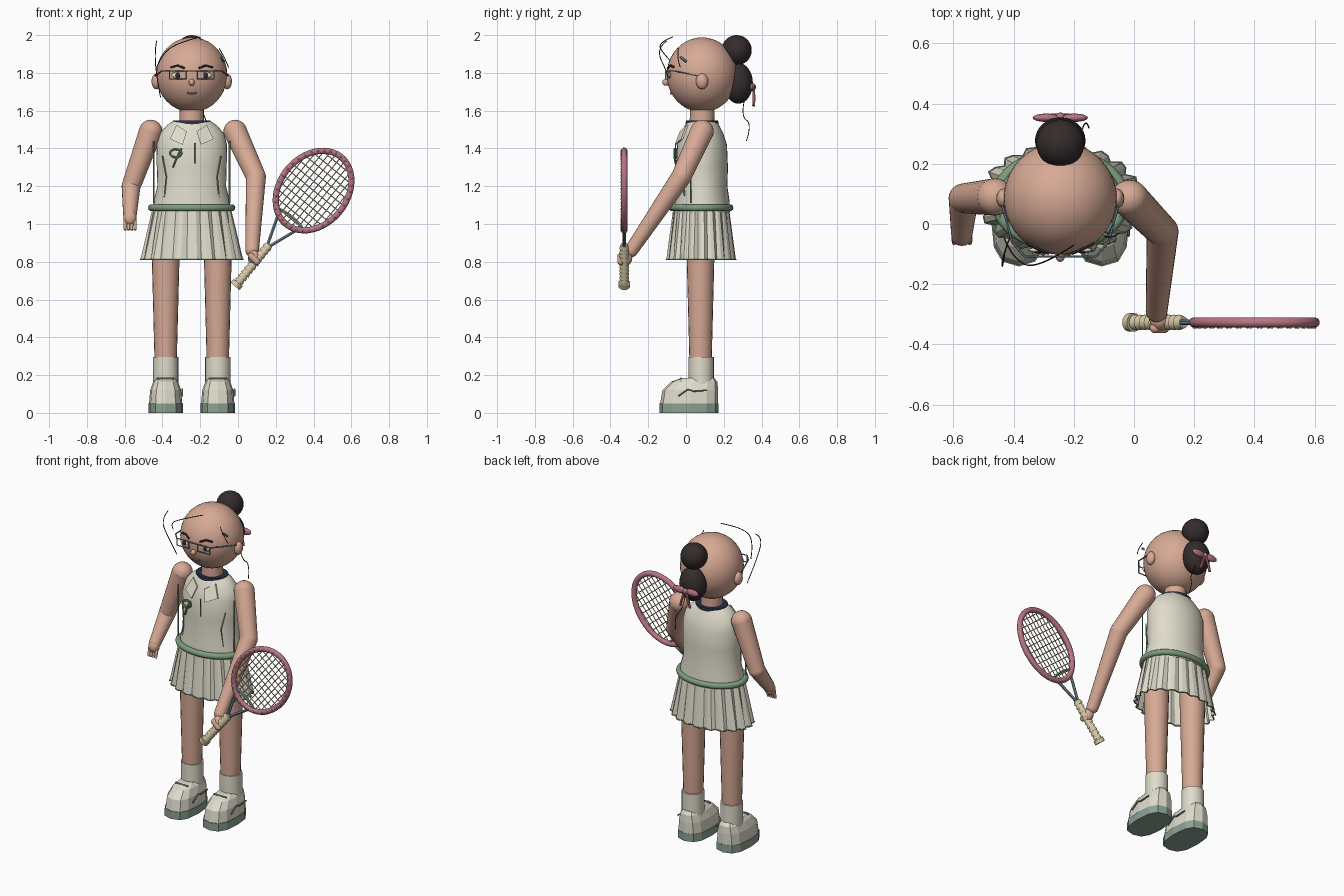
import bpy, bmesh
from math import sin, cos, pi, sqrt
from mathutils import Vector, Matrix

if "Cube" in bpy.data.objects:
    bpy.data.objects.remove(bpy.data.objects["Cube"])

CX, CY = -0.245, 0.085   # body axis


def material(name, *rgb):
    m = bpy.data.materials.new(name)
    m.use_nodes = True
    m.diffuse_color = (*rgb, 1)
    m.node_tree.nodes["Principled BSDF"].inputs["Base Color"].default_value = (*rgb, 1)
    return m


SKIN = material("skin", .68, .40, .30)
CREAM = material("cream cloth", .74, .71, .60)
GREEN = material("sage green", .20, .34, .20)
SOLE = material("grey green", .26, .36, .29)
HAIR = material("dark hair", .035, .025, .026)
PINK = material("dusty pink", .48, .18, .23)
GRIP = material("tan wrap", .67, .58, .38)
NAVY = material("navy", .02, .03, .06)
STEEL = material("blue grey", .18, .27, .32)


def finish(name, bm, mat, smooth=True):
    bmesh.ops.recalc_face_normals(bm, faces=bm.faces[:])
    for f in bm.faces:
        f.smooth = smooth
    for e in bm.edges:
        if len(e.link_faces) == 2 and e.calc_face_angle() > 0.7:
            e.smooth = False
    me = bpy.data.meshes.new(name)
    bm.to_mesh(me)
    bm.free()
    me.materials.append(mat)
    bpy.context.collection.objects.link(bpy.data.objects.new(name, me))


def add_ball(bm, c, s, n=24):
    bmesh.ops.create_uvsphere(bm, u_segments=n, v_segments=n // 2, radius=1,
                              matrix=Matrix.Translation(c) @ Matrix.Diagonal((*s, 1)))


def add_rod(bm, a, b, r1, r2, n=20):
    a, b = Vector(a), Vector(b)
    d = b - a
    m = Matrix.Translation((a + b) / 2) @ d.to_track_quat('Z', 'Y').to_matrix().to_4x4()
    bmesh.ops.create_cone(bm, cap_ends=True, segments=n, radius1=r1, radius2=r2,
                          depth=d.length, matrix=m)


def ball(name, c, s, mat, n=24):
    bm = bmesh.new()
    add_ball(bm, c, s, n)
    finish(name, bm, mat)


def limb(name, pts, radii, mat):
    # tapered rods with round joints
    bm = bmesh.new()
    for i, (p, r) in enumerate(zip(pts, radii)):
        add_ball(bm, p, (r, r, r))
        if i:
            add_rod(bm, pts[i - 1], p, radii[i - 1], r)
    finish(name, bm, mat)


def loft(name, rings, mat, caps=True, smooth=True):
    bm = bmesh.new()
    loops = [[bm.verts.new(p) for p in ring] for ring in rings]
    n = len(loops[0])
    for lo, hi in zip(loops, loops[1:]):
        for i in range(n):
            j = (i + 1) % n
            bm.faces.new((lo[i], lo[j], hi[j], hi[i]))
    if caps:
        bm.faces.new(loops[0])
        bm.faces.new(loops[-1])
    finish(name, bm, mat, smooth)


def oval(cx, cy, z, rx, ry, n=32, power=1.0):
    def p(v):
        return abs(v) ** power * (1 if v >= 0 else -1)
    return [(cx + rx * p(cos(2 * pi * i / n)), cy + ry * p(sin(2 * pi * i / n)), z)
            for i in range(n)]


def wire(name, pts, r, mat, closed=False, curved=False, res=1):
    cu = bpy.data.curves.new(name, 'CURVE')
    cu.dimensions, cu.bevel_depth, cu.bevel_resolution = '3D', r, res
    cu.use_fill_caps = True
    sp = cu.splines.new('NURBS' if curved else 'POLY')
    sp.points.add(len(pts) - 1)
    for q, p in zip(sp.points, pts):
        q.co = (*p, 1)
    sp.use_cyclic_u, sp.use_endpoint_u = closed, True
    sp.resolution_u, sp.order_u = 8, 3
    tmp = bpy.data.objects.new(name, cu)
    bpy.context.collection.objects.link(tmp)
    me = bpy.data.meshes.new_from_object(
        tmp.evaluated_get(bpy.context.evaluated_depsgraph_get()))
    bpy.data.objects.remove(tmp)
    bm = bmesh.new()
    bm.from_mesh(me)
    bpy.data.meshes.remove(me)
    finish(name, bm, mat)


def face_y(x, z):
    return CY - .187 * sqrt(1 - ((x - CX) / .188) ** 2 - ((z - 1.79) / .197) ** 2)


def shirt_y(x):
    return CY - .14 * sqrt(1 - ((x - CX) / .19) ** 2)


# head, neck, hair
ball("head", (CX, CY, 1.79), (.188, .187, .198), SKIN, 40)
limb("neck", [(CX, CY, 1.50), (CX, CY, 1.64)], [.066, .064], SKIN)
ball("top_bun", (CX, .268, 1.92), (.08, .08, .08), HAIR, 32)
ball("back_bun", (CX, .277, 1.745), (.084, .077, .108), HAIR, 32)
ball("nose", (CX, face_y(CX, 1.75) - .008, 1.75), (.016, .02, .018), SKIN, 12)
wire("mouth", [(CX + d, face_y(CX, 1.69) - .002, 1.69 + abs(d) * .15)
               for d in (-.025, 0, .025)], .006, PINK)
for s, side in ((-1, "right"), (1, "left")):
    ball(side + "_ear", (CX + s * .188, CY, 1.755), (.025, .033, .042), SKIN, 16)
    ex = CX + s * .074
    ey = face_y(ex, 1.79)
    ball(side + "_eye", (ex, ey, 1.788), (.033, .008, .017), CREAM, 16)
    ball(side + "_iris", (ex, ey - .005, 1.788), (.015, .006, .015), HAIR, 12)
    wire(side + "_brow", [(ex + s * d, face_y(ex + s * d, z) - .002, z) for d, z in
         ((-.036, 1.825), (0, 1.84), (.036, 1.83))], .006, HAIR)
    # spectacles
    wire(side + "_lens_rim", [(ex + a * .044, -.108, 1.789 + b * .022) for a, b in
         ((-1, -1), (1, -1), (1, 1), (-1, 1))], .004, STEEL, closed=True)
    wire(side + "_temple", [(ex + s * .044, -.108, 1.811), (CX + s * .16, -.06, 1.81),
         (CX + s * .192, .06, 1.785)], .004, STEEL)
    # ribbon bow
    ball(side + "_bow_loop", (CX + s * .047, .353, 1.725), (.045, .014, .022), PINK, 16)
    wire(side + "_bow_tail", [(CX, .353, 1.73), (CX + s * .02, .365, 1.68),
         (CX + s * .035, .357, 1.625)], .008, PINK, curved=True)
wire("glasses_bridge", [(CX - .03, -.108, 1.81), (CX + .03, -.108, 1.81)], .004, STEEL)
ball("bow_knot", (CX, .355, 1.725), (.016, .016, .018), PINK, 12)
wire("hair_clip", [(-.09, -.03, 1.885), (-.075, .0, 1.86)], .007, STEEL)

# loose strands of hair
for name, pts in {
    "fringe_strand": [(-.43, -.05, 1.83), (-.4, -.12, 1.9), (-.32, -.15, 1.96), (-.2, -.07, 1.99)],
    "temple_strand": [(-.1, -.04, 1.93), (-.07, -.05, 1.88), (-.05, -.03, 1.83)],
    "cheek_strand": [(-.43, -.1, 1.97), (-.44, -.16, 1.93), (-.435, -.1, 1.8), (-.41, -.04, 1.67)],
    "nape_strand": [(-.21, .31, 1.66), (-.18, .29, 1.57), (-.16, .35, 1.53), (-.15, .32, 1.44)],
}.items():
    wire(name, pts, .0025, HAIR, curved=True)

# shirt, neckband, lapels
loft("shirt", [oval(CX, CY, z, rx, ry) for z, rx, ry in
     ((1.06, .205, .148), (1.12, .202, .146), (1.2, .182, .134), (1.3, .185, .137),
      (1.42, .187, .132), (1.48, .17, .112), (1.52, .135, .092), (1.545, .1, .077))], CREAM)
loft("neckband", [oval(CX, CY, z, rx, rx * .85) for z, rx in
     ((1.525, .103), (1.548, .1), (1.548, .066), (1.525, .066))], NAVY, caps=False)
for s, side in ((-1, "right"), (1, "left")):
    quad = [(.08, .003, 1.525), (.026, -.033, 1.49), (.048, -.06, 1.42), (.116, -.025, 1.45)]
    loft(side + "_lapel", [[(CX + s * x, y + d, z) for x, y, z in quad] for d in (0, .009)],
         CREAM, smooth=False)
    wire(side + "_side_piping", [(CX + s * .2, CY - .06, z) for z in (1.44, 1.3, 1.11)], .004, GREEN)
    wire(side + "_front_seam", [(CX + s * x, shirt_y(CX + s * x) - .002, z) for x, z in
         ((.155, 1.36), (.135, 1.25), (.145, 1.14))], .004, GREEN)
wire("placket", [(CX + .015, shirt_y(CX) - .001, z) for z in (1.43, 1.32)], .004, SOLE)
wire("brooch_ring", [(-.33 + .03 * cos(a), -.055, 1.375 + .022 * sin(a))
     for a in (i * pi / 6 for i in range(12))], .007, GREEN, closed=True)
wire("brooch_stem", [(-.3, -.06, 1.4), (-.325, -.06, 1.35), (-.345, -.05, 1.3)], .006, GREEN)

# belt and pleated skirt
wire("belt", oval(CX, CY - .005, 1.086, .212, .152, 40), .019, GREEN, closed=True, res=3)


def pleats(z, rx, ry, amp):
    ring = []
    for i, (x, y, _) in enumerate(oval(0, 0, z, rx, ry, 60)):
        k = 1 + amp * (.5, 1, -1)[i % 3]
        ring.append((CX + x * k, CY - .005 + y * k, z))
    return ring


hem = pleats(.813, .26, .176, .05)
loft("skirt", [pleats(1.09, .205, .146, .01), hem], CREAM, caps=False, smooth=False)
wire("skirt_hem", hem, .004, GREEN, closed=True)

# legs, socks, shoes
for s, side in ((-1, "right"), (1, "left")):
    x = CX + s * .138
    limb(side + "_leg", [(x, .077, .2), (x, .077, 1.0)], [.057, .078], SKIN)
    loft(side + "_sock", [oval(x, .08, z, .067, .067, 24) for z in (.14, .296)], CREAM)
    loft(side + "_sole", [oval(x, .015, z, .092, .156, 12, .75) for z in (0, .05)], SOLE, smooth=False)
    loft(side + "_shoe", [oval(x, (f + b) / 2, z, w, (b - f) / 2, 12, .75) for z, w, f, b in
         ((.05, .088, -.137, .17), (.12, .082, -.125, .17), (.165, .066, -.08, .166),
          (.186, .05, -.02, .15))], CREAM, smooth=False)
    wire(side + "_shoe_stripe", [(x + .088, y, z) for y, z in
         ((-.04, .09), (.01, .125), (.04, .115), (.11, .12))], .005, SOLE)
    wire(side + "_shoe_lace", [(x - .045, -.03, .182), (x + .045, -.03, .182)], .005, SOLE)

# arms and hands
limb("right_arm", [(-.462, .09, 1.49), (-.566, .085, 1.2), (-.572, -.03, 1.05)],
     [.062, .05, .036], SKIN)
bm = bmesh.new()
add_ball(bm, (-.572, -.043, 1.03), (.035, .03, .04), 16)
for i in range(4):
    fx = -.597 + i * .017
    add_rod(bm, (fx, -.05, 1.02), (fx, -.062, .968), .01, .008, 10)
finish("right_hand", bm, SKIN)
limb("left_arm", [(-.015, .085, 1.49), (.095, -.025, 1.25), (.075, -.29, .86)],
     [.062, .053, .036], SKIN)
ball("left_hand", (.085, -.32, .82), (.033, .036, .042), SKIN, 16)
limb("left_thumb", [(.07, -.345, .83), (.1, -.345, .8)], [.018, .018], SKIN)

# racket, in its own long (u) and cross (v) directions
LONG, CROSS = Vector((.634, 0, .774)), Vector((.774, 0, -.634))
HUB = Vector((.4, -.327, 1.177))
A, B = .23, .178


def spot(u, v, y=0):
    return HUB + LONG * u + CROSS * v + Vector((0, y, 0))


wire("racket_frame", [spot(A * cos(t), B * sin(t)) for t in
     (i * pi / 24 for i in range(48))], .017, PINK, closed=True, res=3)
bm = bmesh.new()
for i in range(-5, 6):
    f = i / 6
    h = sqrt(1 - f * f)
    add_rod(bm, spot(-A * h, B * f), spot(A * h, B * f), .0028, .0028, 6)
    add_rod(bm, spot(A * f, -B * h), spot(A * f, B * h), .0028, .0028, 6)
finish("racket_strings", bm, GRIP)
bm = bmesh.new()
for i in range(36):
    t = i * pi / 18
    add_ball(bm, spot(A * cos(t), B * sin(t), -.015), (.006, .006, .006), 8)
finish("racket_grommets", bm, GRIP)
for s, side in ((-1, "upper"), (1, "lower")):
    wire(side + "_throat", [spot(-.38, s * .005), spot(-.2, s * .07)], .009, STEEL)
wire("throat_bridge", [spot(-.19, -.08), spot(-.17, 0), spot(-.19, .08)], .008, SOLE, curved=True)

# wrapped handle
bm = bmesh.new()
for i in range(11):
    u = -.37 - i * .0255
    add_rod(bm, spot(u, 0), spot(u - .0255, 0), .019, .026, 16)
add_rod(bm, spot(-.63, 0), spot(-.655, 0), .031, .031, 16)
finish("racket_grip", bm, GRIP)
